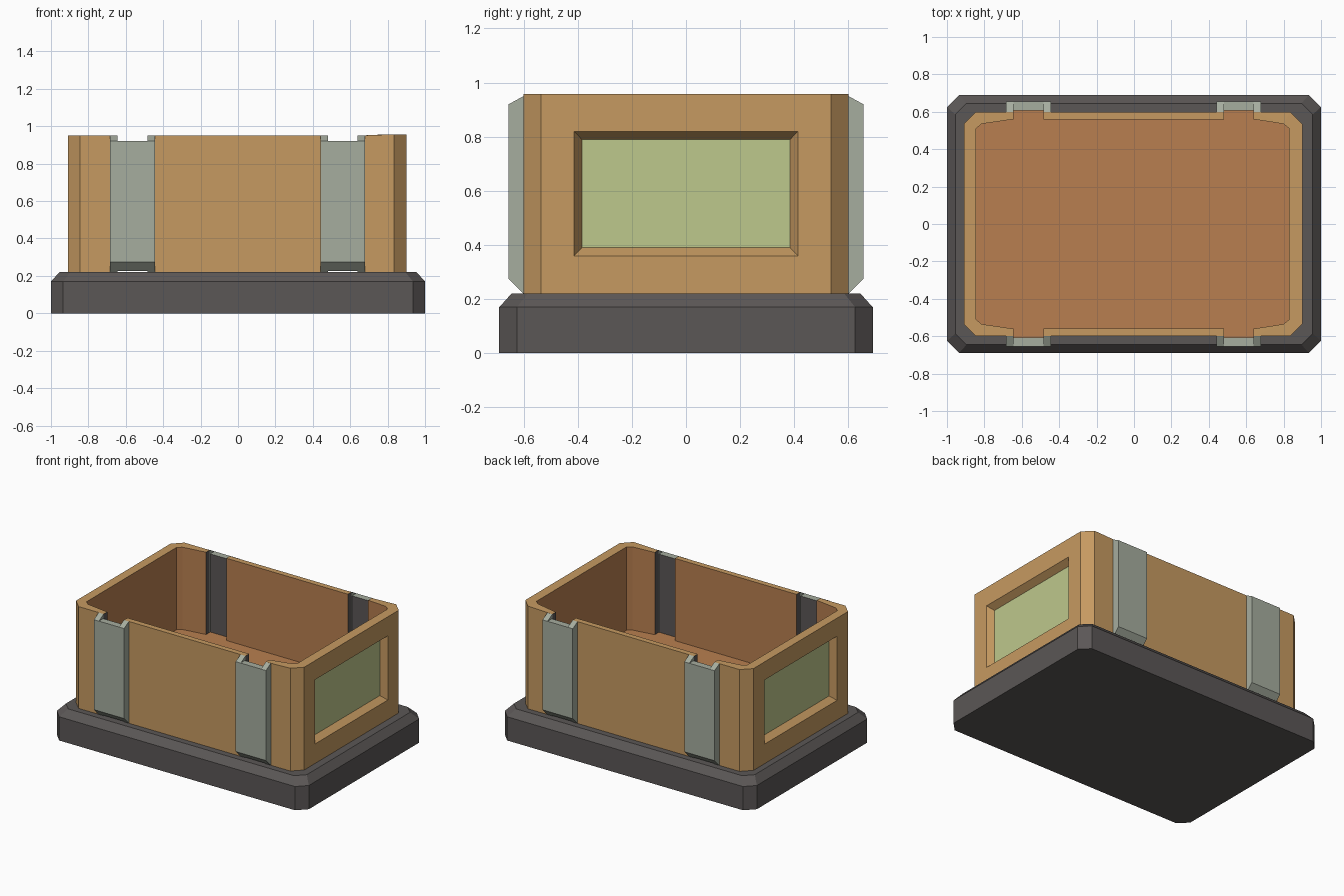
import bpy, bmesh
from mathutils import Vector

if "Cube" in bpy.data.objects:
    bpy.data.objects.remove(bpy.data.objects["Cube"])


def mat(name, r, g, b):
    lin = [((c / 255 + 0.055) / 1.055) ** 2.4 for c in (r, g, b)]
    m = bpy.data.materials.new(name)
    m.diffuse_color = (*lin, 1)
    m.use_nodes = True
    m.node_tree.nodes["Principled BSDF"].inputs["Base Color"].default_value = m.diffuse_color
    return m


TAN = mat("tan_shell", 198, 154, 97)
BROWN = mat("brown_lining", 184, 127, 80)
DARK = mat("dark_grey", 91, 87, 86)
GREY = mat("pale_grey_green", 166, 173, 159)
GREEN = mat("soft_green", 190, 200, 140)


def finish(name, bm, mats):
    bmesh.ops.recalc_face_normals(bm, faces=bm.faces)
    me = bpy.data.meshes.new(name)
    bm.to_mesh(me)
    bm.free()
    for m in mats:
        me.materials.append(m)
    ob = bpy.data.objects.new(name, me)
    bpy.context.collection.objects.link(ob)
    return ob


def loft(bm, rings, caps=True):
    """Join equal rings of points; returns the side faces in ring order."""
    vs = [[bm.verts.new(p) for p in r] for r in rings]
    n = len(rings[0])
    sides = []
    for a, b in zip(vs, vs[1:]):
        for i in range(n):
            j = (i + 1) % n
            sides.append(bm.faces.new((a[i], a[j], b[j], b[i])))
    if caps:
        bm.faces.new(vs[0][::-1])
        bm.faces.new(vs[-1])
    return sides


def octagon(hx, hy, c, z):
    return [(x, y, z) for x, y in (
        (hx - c, -hy), (hx, c - hy), (hx, hy - c), (hx - c, hy),
        (c - hx, hy), (-hx, hy - c), (-hx, c - hy), (c - hx, -hy))]


def box(name, x0, x1, y0, y1, z0, z1, mats):
    bm = bmesh.new()
    loft(bm, [[(x0, y0, z), (x1, y0, z), (x1, y1, z), (x0, y1, z)] for z in (z0, z1)])
    return finish(name, bm, mats)


# Base plinth with chamfered top edge
bm = bmesh.new()
loft(bm, [octagon(1, .69, .065, 0), octagon(1, .69, .065, .17), octagon(.955, .645, .06, .22)])
finish("base", bm, [DARK])


# End walls: C-shaped plan, brown inside, recessed green window outside
def end_wall(name, s, xo, xi, slot, rise):
    plan = [(slot, -.6), (xo - .065, -.6), (xo, -.535), (xo, .535), (xo - .065, .6), (slot, .6),
            (slot, .56), (xi - .03, .535), (xi, .51), (xi, -.51), (xi - .03, -.535), (slot, -.56)]
    bm = bmesh.new()
    rings = [[(s * x, y, .22) for x, y in plan],
             [(s * x, y, .95 + (rise if x > slot else 0)) for x, y in plan]]
    sides = loft(bm, rings)
    for i in range(6, 11):
        sides[i].material_index = 1
    for i in (5, 11):
        sides[i].material_index = 2
    bmesh.ops.recalc_face_normals(bm, faces=bm.faces)
    window = sides[2]
    for hy, z0, z1, x in ((.413, .36, .82, xo), (.385, .39, .79, xo - .045)):
        bmesh.ops.inset_region(bm, faces=[window], thickness=.02)
        for v in window.verts:
            low = v.co.z < .6
            v.co = Vector((s * x, hy if v.co.y > 0 else -hy, z0 if low else z1))
    window.material_index = 3
    # split the non-planar concave rim predictably
    bmesh.ops.triangulate(bm, faces=[f for f in bm.faces if len(f.verts) > 4])
    finish(name, bm, [TAN, BROWN, DARK, GREEN])


end_wall("right_wall", 1, .90, .83, .64, .007)
end_wall("left_wall", -1, .91, .845, .645, 0)

# Long walls between the slots
for side, s in (("front", -1), ("back", 1)):
    y0, y1 = sorted((s * .56, s * .6))
    wall = box(side + "_wall", -.485, .48, y0, y1, .22, .95, [TAN, BROWN, DARK])
    for p in wall.data.polygons:
        if p.normal.y * s < -.9:
            p.material_index = 1
        elif abs(p.normal.x) > .9:
            p.material_index = 2

# Inner floor
box("floor", -.85, .84, -.57, .57, .34, .36, [BROWN])


# Channel brackets outside each slot, with floor tongue inside
def bracket(name, cx, s):
    bm = bmesh.new()
    tab = [(.6, .22), (.655, .275), (.655, .92), (.6, .95)]
    mid = [(.607, .227), (.655, .275), (.655, .92), (.607, .92)]
    for x0, x1, prof, caps in ((-.12, -.08, tab, True), (-.08, .08, mid, False), (.08, .12, tab, True)):
        sides = loft(bm, [[(cx + x, s * y, z) for y, z in prof] for x in (x0, x1)], caps)
        if not caps:
            sides[3].material_index = 1  # dark channel back
    bmesh.ops.remove_doubles(bm, verts=bm.verts, dist=1e-5)
    finish(name, bm, [GREY, DARK])
    y0, y1 = sorted((s * .57, s * .607))
    box(name + "_floor_tongue", cx - .08, cx + .08, y0, y1, .34, .36, [BROWN])


for side, s in (("front", -1), ("back", 1)):
    bracket(side + "_left_bracket", -.565, s)
    bracket(side + "_right_bracket", .56, s)
